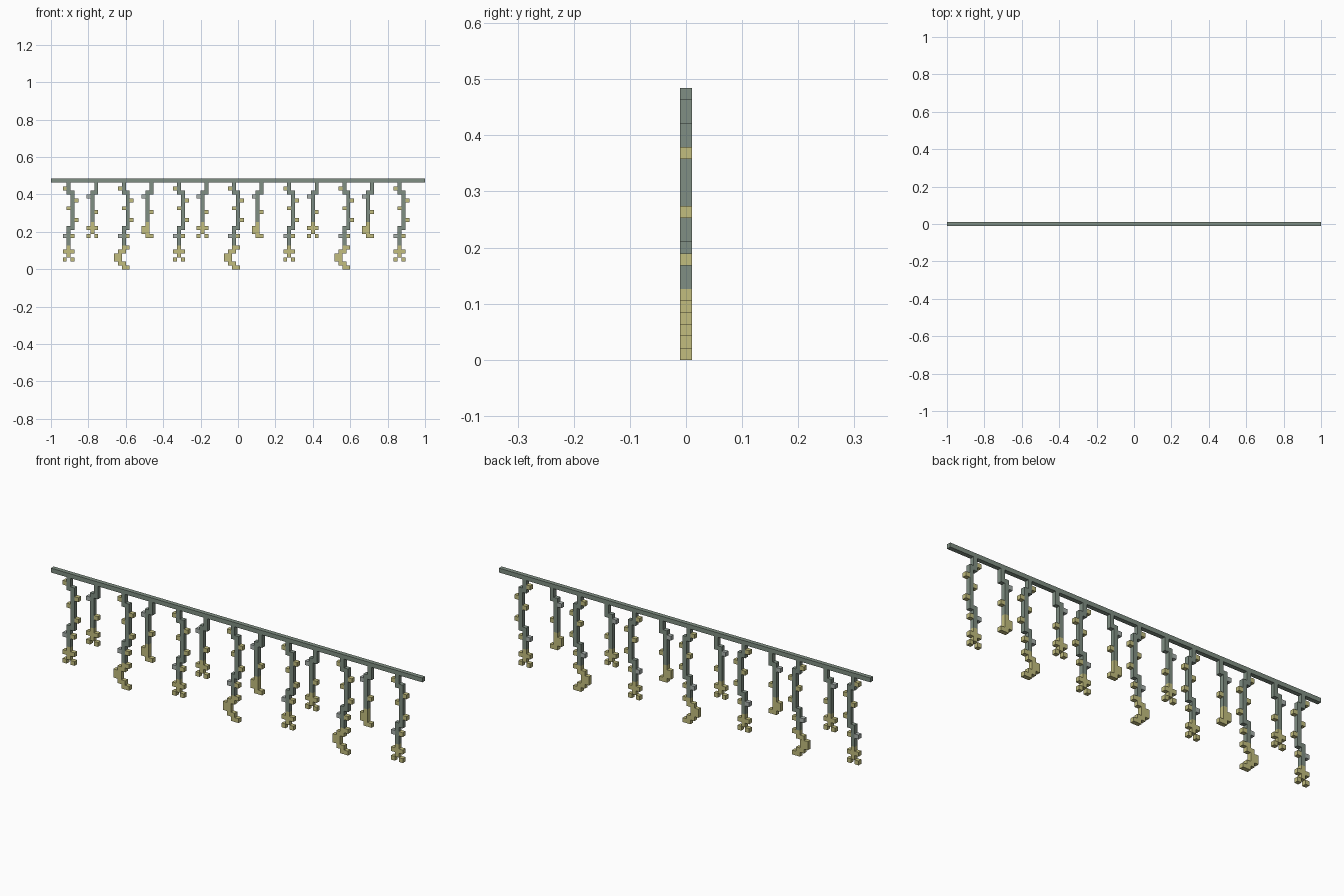
import bpy, bmesh

if "Cube" in bpy.data.objects:
    bpy.data.objects.remove(bpy.data.objects["Cube"])

U = 2 / 95  # size of one block; the model is 95 x 1 x 23 blocks


def linear(c):
    c /= 255
    return c / 12.92 if c <= 0.04045 else ((c + 0.055) / 1.055) ** 2.4


def material(name, rgb):
    m = bpy.data.materials.new(name)
    m.diffuse_color = (*[linear(c) for c in rgb], 1)
    m.use_nodes = True
    m.node_tree.nodes["Principled BSDF"].inputs["Base Color"].default_value = m.diffuse_color
    return m


GREEN = material("grey_green", (128, 143, 131))
YELLOW = material("pale_yellow", (194, 189, 126))
GREY = material("pale_grey", (168, 176, 172))


def blocks(name, col, rects, mat):
    """Make boxes from (first column, last column, bottom row, top row)."""
    bm = bmesh.new()
    for c0, c1, r0, r1 in rects:
        x0, x1 = [(col + c - 47.5) * U for c in (c0, c1 + 1)]
        z0, z1 = r0 * U, (r1 + 1) * U
        for v in bmesh.ops.create_cube(bm, size=1)["verts"]:
            v.co.x = x1 if v.co.x > 0 else x0
            v.co.y *= U
            v.co.z = z1 if v.co.z > 0 else z0
    me = bpy.data.meshes.new(name)
    bm.to_mesh(me)
    bm.free()
    me.materials.append(mat)
    bpy.context.collection.objects.link(bpy.data.objects.new(name, me))


def forked_tip(c, r):
    return [(c, c, r + 3, r + 3), (c - 1, c + 1, r + 2, r + 2), (c, c, r + 1, r + 1),
            (c - 1, c - 1, r, r), (c + 1, c + 1, r, r)]


# top rail
blocks("rail", 0, [(0, 94, 22, 22)], GREEN)

# long vines, alternating forked and curled tips
for i in range(7):
    col = 4 + 14 * i
    blocks("long_vine_stem", col, [(0, 0, 20, 21), (0, 1, 19, 19), (1, 1, 11, 18),
                                   (0, 1, 10, 10), (0, 0, 6, 9)], GREEN)
    blocks("long_vine_leaves", col, [(-1, -1, 20, 20), (2, 2, 17, 17), (0, 0, 15, 15),
                                     (2, 2, 12, 12), (1, 1, 8, 8)], YELLOW)
    blocks("long_vine_grey_leaf", col, [(-1, -1, 8, 8)], GREY)
    if i % 2 == 0:
        tip = forked_tip(0, 2)
    else:
        tip = [(0, 1, 5, 5), (-1, 0, 4, 4), (-2, -1, 2, 3), (-1, 0, 1, 1), (0, 1, 0, 0)]
    blocks("long_vine_tip", col, tip, YELLOW)

# short vines between them
for i in range(6):
    col = 11 + 14 * i
    blocks("short_vine_stem", col, [(0, 0, 20, 21), (-1, 0, 19, 19), (-1, -1, 12, 18)], GREEN)
    blocks("short_vine_leaf", col, [(0, 0, 14, 14)], YELLOW)
    blocks("short_vine_grey_leaf", col, [(-2, -2, 18, 18)], GREY)
    if i % 2 == 0:
        tip = forked_tip(-1, 8)
    else:
        tip = [(-1, -1, 11, 11), (-2, -1, 9, 10), (-1, 0, 8, 8)]
    blocks("short_vine_tip", col, tip, YELLOW)
